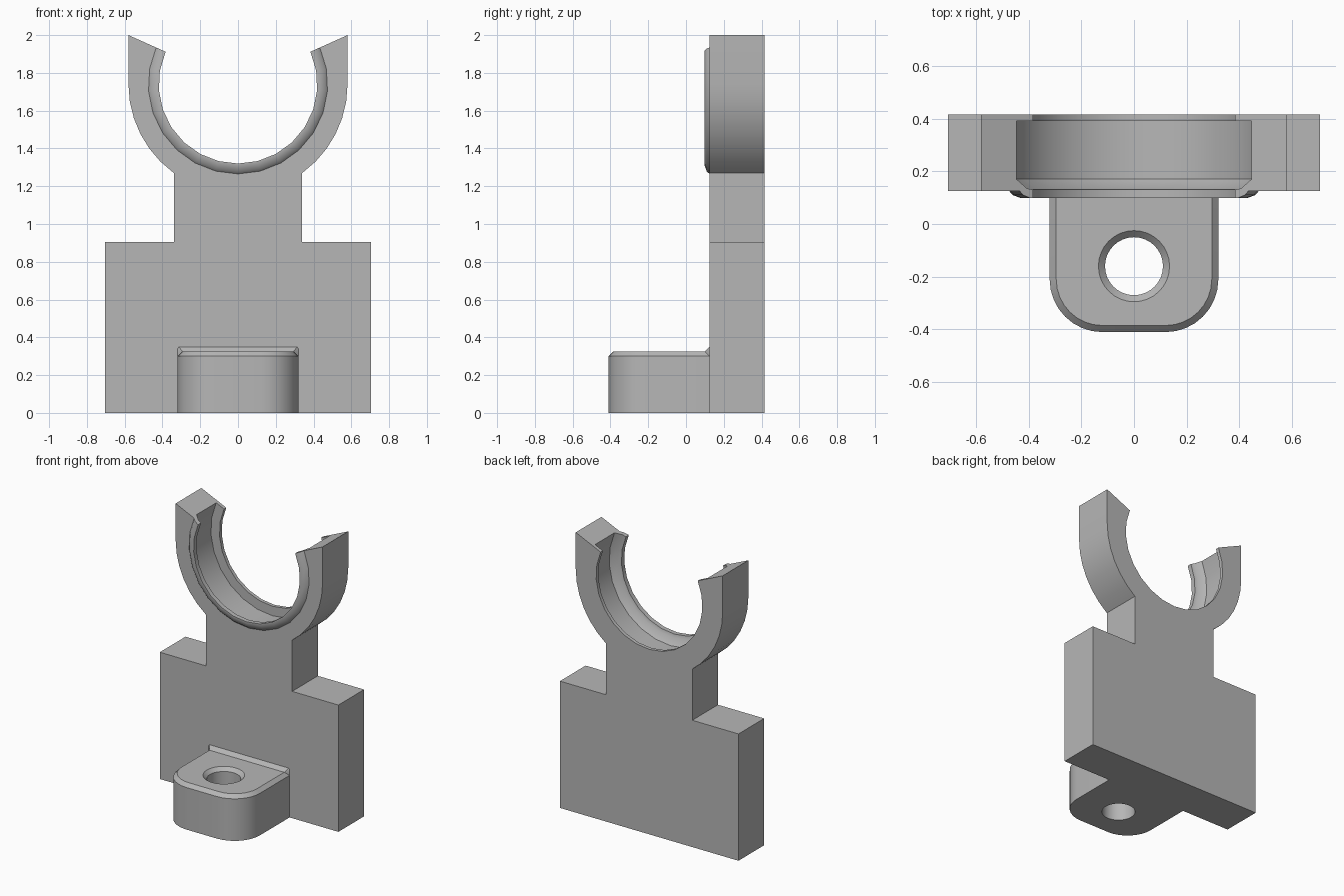
import bpy, bmesh
from math import sin, cos, atan2, acos, pi, radians

if "Cube" in bpy.data.objects:
    bpy.data.objects.remove(bpy.data.objects["Cube"])

grey = bpy.data.materials.new("plain_grey")
grey.use_nodes = True
grey.diffuse_color = (0.47, 0.47, 0.47, 1)
grey.node_tree.nodes["Principled BSDF"].inputs["Base Color"].default_value = (0.47, 0.47, 0.47, 1)

FRONT, BACK = 0.125, 0.415      # plate thickness range
HUB, R = 1.74, 0.58             # cradle centre height and outer radius


def finish(bm, name, mirror=False):
    bmesh.ops.recalc_face_normals(bm, faces=bm.faces[:])
    mesh = bpy.data.meshes.new(name)
    bm.to_mesh(mesh)
    bm.free()
    mesh.materials.append(grey)
    obj = bpy.data.objects.new(name, mesh)
    bpy.context.collection.objects.link(obj)
    bpy.ops.object.select_all(action='DESELECT')
    obj.select_set(True)
    bpy.context.view_layer.objects.active = obj
    if mirror:
        mod = obj.modifiers.new("mirror", 'MIRROR')
        mod.use_clip = True
        bpy.ops.object.modifier_apply(modifier=mod.name)
    bpy.ops.object.shade_smooth_by_angle(angle=radians(30))
    return obj


def skin(bm, a, b):
    """Quads between two open rows of vertices."""
    for i in range(len(a) - 1):
        bm.faces.new((a[i], a[i + 1], b[i + 1], b[i]))


# Back plate, neck and open cradle in one piece
tip = atan2(2.0 - HUB, R)
neck = acos(0.34 / R)
right = [(R, 2.0)]
right += [(R * cos(neck * i / 6), HUB - R * sin(neck * i / 6)) for i in range(7)]
right += [(0.34, 0.905), (0.705, 0.905), (0.705, 0)]
outline = right + [(-x, z) for x, z in reversed(right)]

# Bore section as (radius, y): raised front rim, groove, back lip
bore = [(0.475, FRONT), (0.462, 0.11), (0.43, 0.098), (0.42, 0.098), (0.42, 0.13),
        (0.445, 0.135), (0.488, 0.17), (0.488, 0.39), (0.42, 0.39), (0.42, BACK)]
STEPS = 16
angles = [tip - (pi + 2 * tip) * i / STEPS for i in range(STEPS + 1)]

bm = bmesh.new()
outer_front = [bm.verts.new((x, FRONT, z)) for x, z in outline]
outer_back = [bm.verts.new((x, BACK, z)) for x, z in outline]
rings = [[bm.verts.new((r * cos(a), y, HUB + r * sin(a))) for a in angles] for r, y in bore]
skin(bm, outer_front, outer_back)
for a, b in zip(rings, rings[1:]):
    skin(bm, a, b)
bm.faces.new(outer_front + rings[0][::-1])
bm.faces.new(outer_back + rings[-1][::-1])
for end in (0, -1):
    bm.faces.new([outer_front[end]] + [ring[end] for ring in rings] + [outer_back[end]])
finish(bm, "cradle_plate")


# Mounting tab with rounded corners, chamfered top edge and countersunk hole
def tab_row(bm, inset, z):
    r = 0.2 - inset
    pts = [(0, -0.21 - r)]
    pts += [(0.12 + r * sin(pi * i / 16), -0.21 - r * cos(pi * i / 16)) for i in range(9)]
    pts += [(0.32 - inset, FRONT), (0, FRONT)]
    return [bm.verts.new((x, y, z)) for x, y in pts]


def hole_row(bm, r, z):
    return [bm.verts.new((r * sin(pi * i / 16), -0.16 + r * cos(pi * i / 16), z)) for i in range(17)]


bm = bmesh.new()
sides = [tab_row(bm, 0, 0), tab_row(bm, 0, 0.3), tab_row(bm, 0.025, 0.325)]
hole = [hole_row(bm, 0.11, 0), hole_row(bm, 0.11, 0.3), hole_row(bm, 0.135, 0.325)]
for rows in (sides, hole):
    for a, b in zip(rows, rows[1:]):
        skin(bm, a, b)
for level in (0, 2):
    bm.faces.new(sides[level] + hole[level])
for v in bm.verts:
    if abs(v.co.x) < 1e-5:
        v.co.x = 0
finish(bm, "mounting_tab", mirror=True)

# Sloped strip where the tab meets the plate
bm = bmesh.new()
for s in (-1, 1):
    for x, y, z in ((0.295, 0.1, 0.325), (0.312, FRONT, 0.35), (0.32, FRONT, 0.34), (0.32, FRONT, 0.3)):
        bm.verts.new((s * x, y, z))
bmesh.ops.convex_hull(bm, input=bm.verts[:])
finish(bm, "tab_fillet")
